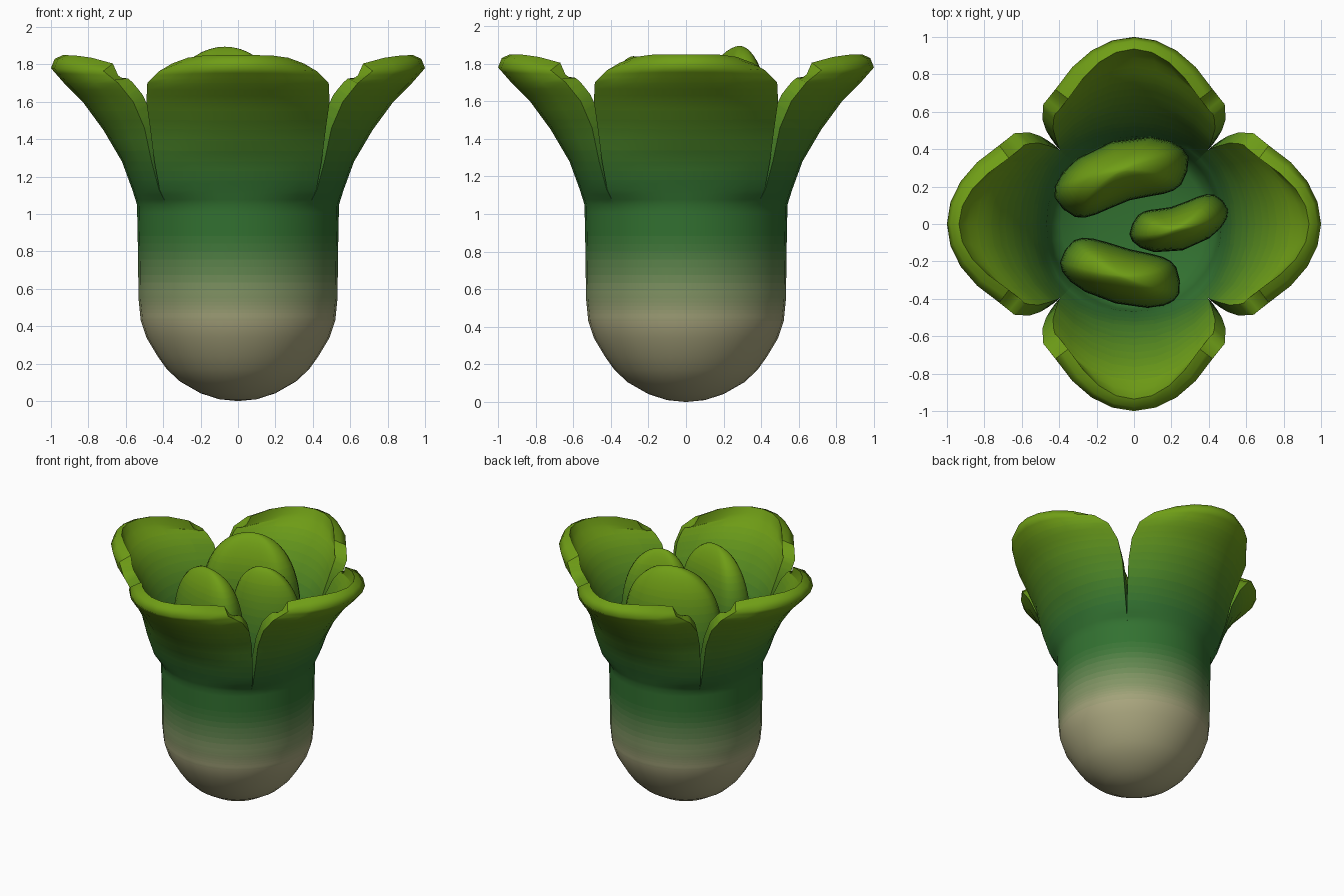
import bpy, bmesh, math
from mathutils import Vector

if "Cube" in bpy.data.objects:
    bpy.data.objects.remove(bpy.data.objects["Cube"])

CREAM, GREEN, LIME = (.40, .38, .21), (.032, .165, .03), (.16, .34, .008)
STOPS = [(.42, CREAM), (.88, GREEN), (1.15, GREEN), (1.75, LIME)]
STEP = .025


def gradient(z):
    if z <= STOPS[0][0]:
        return STOPS[0][1]
    for (z0, c0), (z1, c1) in zip(STOPS, STOPS[1:]):
        if z <= z1:
            f = (z - z0) / (z1 - z0)
            # mix in display space so the fade looks even
            return tuple((a ** .45 + (b ** .45 - a ** .45) * f) ** (1 / .45)
                         for a, b in zip(c0, c1))
    return STOPS[-1][1]


def band_material(z):
    # one flat colour per narrow height band, cream to green to lime
    k = round(max(.4, min(z, 1.75)) / STEP)
    name = f"leaf_band_{k}"
    m = bpy.data.materials.get(name)
    if not m:
        m = bpy.data.materials.new(name)
        m.diffuse_color = (*gradient(k * STEP), 1)
        m.use_nodes = True
        m.node_tree.nodes["Principled BSDF"].inputs["Base Color"].default_value = m.diffuse_color
    return m


def make_object(name, bm):
    bmesh.ops.remove_doubles(bm, verts=bm.verts, dist=1e-4)
    me = bpy.data.meshes.new(name)
    slots = {}
    for f in bm.faces:
        m = band_material(f.calc_center_median().z)
        if m.name not in slots:
            slots[m.name] = len(slots)
            me.materials.append(m)
        f.material_index = slots[m.name]
    bm.to_mesh(me)
    bm.free()
    ob = bpy.data.objects.new(name, me)
    bpy.context.collection.objects.link(ob)
    bpy.ops.object.select_all(action="DESELECT")
    ob.select_set(True)
    bpy.context.view_layer.objects.active = ob
    bpy.ops.object.shade_smooth_by_angle(angle=math.radians(70))


def skin(bm, rows, closed=False):
    grid = [[bm.verts.new(p) for p in row] for row in rows]
    n = len(rows[0])
    for a, b in zip(grid, grid[1:]):
        for j in range(n if closed else n - 1):
            k = (j + 1) % n
            bm.faces.new((a[j], a[k], b[k], b[j]))
    return grid


def subdivide(keys, n):
    out = [keys[0]]
    for p, q in zip(keys, keys[1:]):
        out += [tuple(a + (b - a) * i / n for a, b in zip(p, q)) for i in range(1, n + 1)]
    return out


# Outer leaves: round base, then four flaring petals that split apart
S = math.sqrt(.5)
SEG = 8
base = [(0, 0), (.1, .01), (.2, .042), (.31, .105), (.38, .17), (.43, .24), (.49, .34)]
base += subdivide([(.52, .43), (.532, .55), (.535, .8), (.54, 1.05)], 6)
rows = [(r, z, r * S, r * S, z) for r, z in base]
SPLIT = len(rows) - 1
# centre radius, centre z, edge radius, edge half width, edge z
flare = [rows[-1], (.565, 1.13, .422, .419, 1.13), (.62, 1.28, .462, .447, 1.28),
         (.72, 1.45, .5, .47, 1.46), (.83, 1.60, .56, .49, 1.60),
         (.93, 1.70, .64, .485, 1.70), (1.0, 1.78, .72, .42, 1.765)]
rows += subdivide(flare, 3)[1:]


def petal_row(rc, zc, re, hw, ze):
    line = []
    for j in range(SEG + 1):
        u = 2 * j / SEG - 1
        a = u * math.pi / 4
        line.append(Vector((re + (rc - re) * (math.cos(a) - S) / (1 - S),
                            hw * math.sin(a) / S, zc + (ze - zc) * u * u)))
    return line


def ring_row(r, z):
    return petal_row(r, z, r * S, r * S, z)


outer = [petal_row(*r) for r in rows]
inner = [ring_row(.46, 1.05)]
for i in range(SPLIT + 1, len(outer)):
    line = []
    for j, p in enumerate(outer[i]):
        du = outer[i][min(j + 1, SEG)] - outer[i][max(j - 1, 0)]
        dv = outer[min(i + 1, len(outer) - 1)][j] - outer[i - 1][j]
        q = p - du.cross(dv).normalized() * .085
        q.y = max(-q.x, min(q.x, q.y))
        line.append(q)
    inner.append(line)
# level the rim, dropping at its corners
rim = []
for j, (p, q) in enumerate(zip(outer[-1], inner[-1])):
    e = abs(2 * j / SEG - 1) ** 4
    q.z = 1.85 - .045 * e
    rim.append((p + q) / 2 + Vector((.012, 0, .015)) * (1 - e))
floor = [ring_row(r, z) for r, z in ((.44, .99), (.39, .94), (.2, .91), (0, .9))]
strip = outer + [rim] + inner[::-1] + floor

bm = bmesh.new()
for q in range(4):
    th = q * math.pi / 2
    c, s = math.cos(th), math.sin(th)
    g = skin(bm, [[Vector((p.x * c - p.y * s, p.x * s + p.y * c, p.z)) for p in line]
                  for line in strip])
    # side walls closing the leaf thickness along each split
    top = len(outer)
    for j in (0, SEG):
        for i in range(SPLIT, top - 1):
            f = [g[i][j], g[i + 1][j], g[2 * top - i - 1][j], g[2 * top - i][j]]
            bm.faces.new(f if j == 0 else f[::-1])
        f = [g[top - 1][j], g[top][j], g[top + 1][j]]
        bm.faces.new(f if j == 0 else f[::-1])
bmesh.ops.recalc_face_normals(bm, faces=bm.faces)
make_object("outer_leaves", bm)


# Inner leaves: bent, thick slabs with domed tops
def inner_leaf(name, p0, mid, p2, half, top):
    p0, mid, p2 = (Vector((*p, 0)) for p in (p0, mid, p2))
    bend = (p0 + p2) / 2 - mid
    chord = (p2 - p0) / 2
    bm = bmesh.new()
    rings = []
    for i in range(21):
        f = math.sin(i / 20 * math.pi / 2)
        w, t = max(0, 1 - f ** 5) ** .5, max(0, 1 - f ** 4) ** .6
        z = .85 + (top - .85) * f
        line = []
        for j in range(20):
            a = 2 * math.pi * j / 20
            c, s = math.cos(a), math.sin(a)
            u = math.copysign(abs(c) ** .65, c) * w
            v = math.copysign(abs(s) ** .65, s) * t * half
            tan = (chord + bend * 2 * u).normalized()
            nrm = Vector((-tan.y, tan.x, 0))
            line.append(mid + chord * u + bend * u * u + nrm * v + Vector((0, 0, z)))
        rings.append(line)
    skin(bm, rings, True)
    make_object(name, bm)


inner_leaf("inner_leaf_back", (-.38, .08), (-.07, .285), (.285, .28), .165, 1.895)
inner_leaf("inner_leaf_front", (-.37, -.14), (-.06, -.28), (.245, -.3), .15, 1.84)
inner_leaf("inner_leaf_right", (-.01, .0), (.23, -.025), (.475, .125), .12, 1.83)
